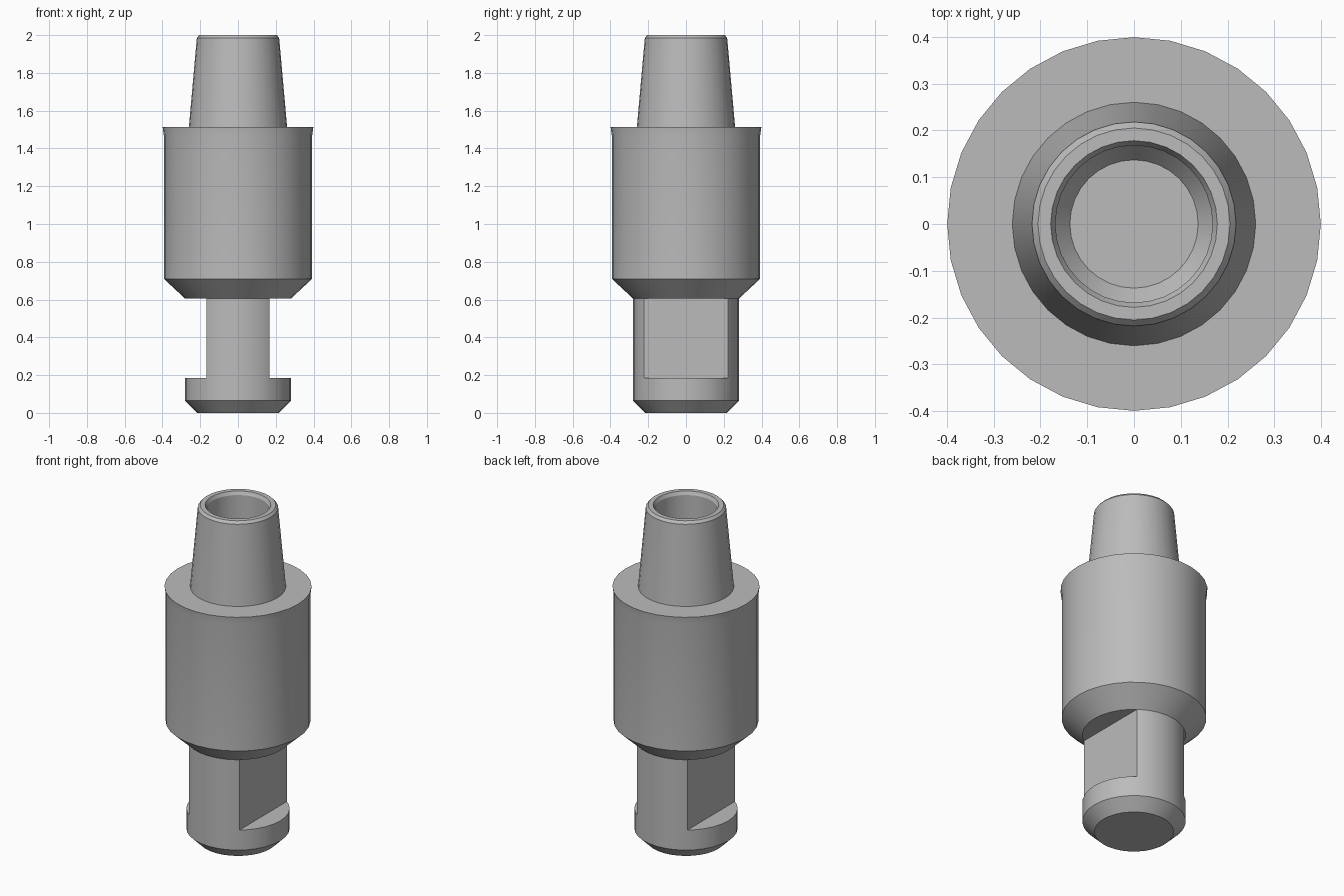
import bpy, bmesh, math
from mathutils import Matrix

cube = bpy.data.objects.get("Cube")
if cube:
    bpy.data.objects.remove(cube, do_unlink=True)

SIDES = 32

steel = bpy.data.materials.new("plain grey steel")
steel.use_nodes = True
grey = (0.5, 0.5, 0.5, 1)
steel.diffuse_color = grey
steel.node_tree.nodes["Principled BSDF"].inputs["Base Color"].default_value = grey


def add_object(name, bm):
    bmesh.ops.recalc_face_normals(bm, faces=bm.faces)
    mesh = bpy.data.meshes.new(name)
    bm.to_mesh(mesh)
    bm.free()
    mesh.materials.append(steel)
    obj = bpy.data.objects.new(name, mesh)
    bpy.context.collection.objects.link(obj)
    return obj


def lathe(name, profile):
    """Spin (radius, height) points round z and cap both ends."""
    bm = bmesh.new()
    rings = []
    for r, z in profile:
        angles = [2 * math.pi * i / SIDES for i in range(SIDES)]
        rings.append([bm.verts.new((r * math.cos(a), r * math.sin(a), z)) for a in angles])
    for low, high in zip(rings, rings[1:]):
        for i in range(SIDES):
            j = (i + 1) % SIDES
            bm.faces.new((low[i], low[j], high[j], high[i]))
    bm.faces.new(rings[0])
    bm.faces.new(rings[-1])
    return add_object(name, bm)


# One turned part: shank, body, tapered pin and the blind bore in its top
shank = [(0.215, 0), (0.28, 0.065), (0.28, 0.605)]
body = [(0.393, 0.71), (0.393, 1.47), (0.399, 1.513)]
pin = [(0.26, 1.513), (0.218, 1.985), (0.205, 2.0)]
bore = [(0.178, 2.0), (0.168, 1.98), (0.168, 1.76), (0.137, 1.72)]
adapter = lathe("turned_adapter", shank + body + pin + bore)

# Two wrench flats milled into the shank
FLAT_X, FLAT_LOW, FLAT_HIGH = 0.167, 0.185, 0.605
bpy.context.view_layer.objects.active = adapter
adapter.select_set(True)
for side in (-1, 1):
    bm = bmesh.new()
    size = Matrix.Diagonal((0.4, 1, FLAT_HIGH - FLAT_LOW, 1))
    place = Matrix.Translation((side * (FLAT_X + 0.2), 0, (FLAT_LOW + FLAT_HIGH) / 2))
    bmesh.ops.create_cube(bm, size=1, matrix=place @ size)
    cutter = add_object("flat_cutter", bm)
    cutter.hide_render = True
    cut = adapter.modifiers.new("wrench_flat", "BOOLEAN")
    cut.operation = "DIFFERENCE"
    cut.solver = "EXACT"
    cut.object = cutter
    bpy.ops.object.modifier_apply(modifier=cut.name)
    bpy.data.objects.remove(cutter, do_unlink=True)

bpy.ops.object.shade_smooth_by_angle(angle=math.radians(25))
